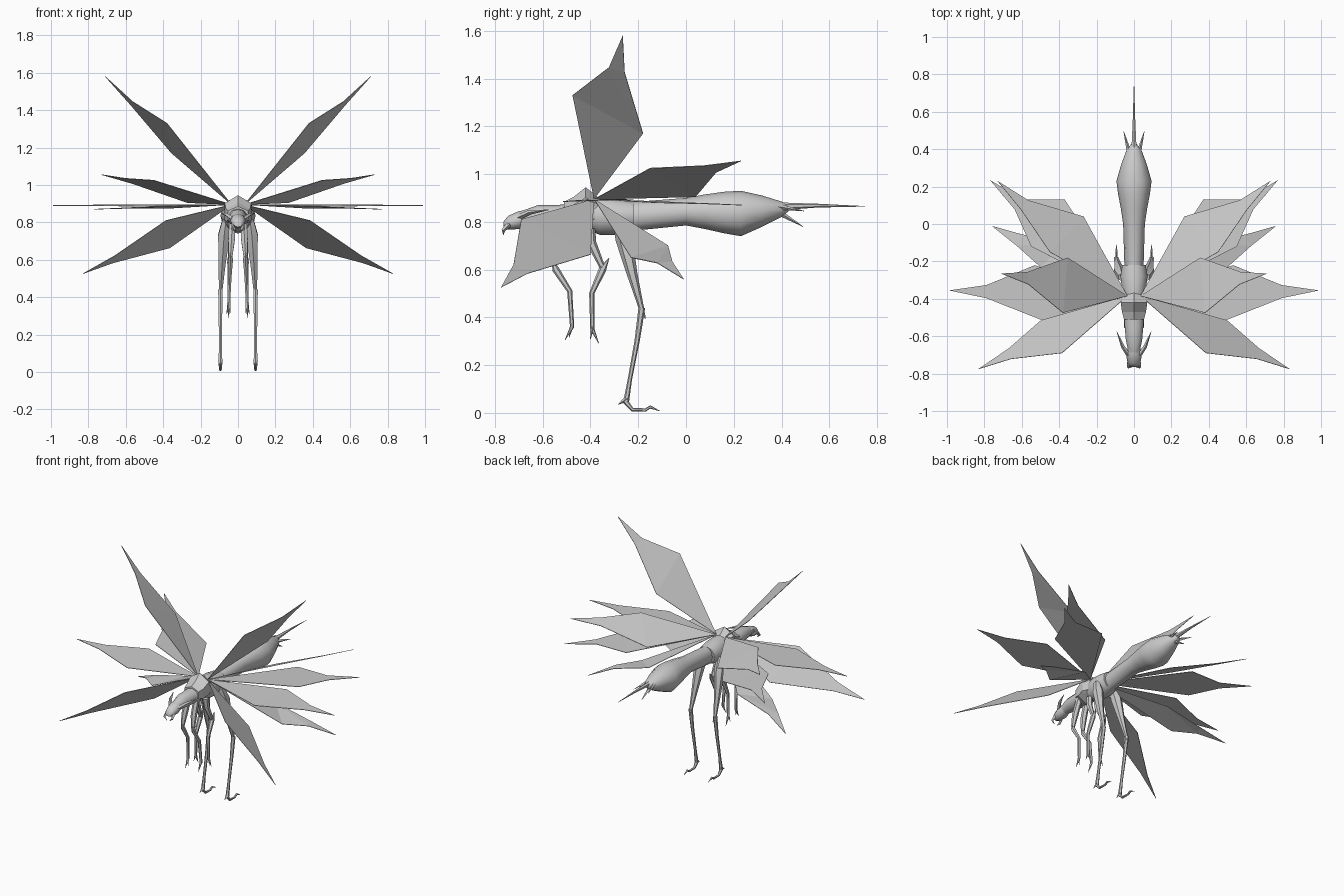
import bpy, bmesh, math
from mathutils import Vector

if "Cube" in bpy.data.objects:
    bpy.data.objects.remove(bpy.data.objects["Cube"])

grey = bpy.data.materials.new("pale_grey")
grey.diffuse_color = (0.6, 0.6, 0.6, 1)
grey.use_nodes = True
grey.node_tree.nodes["Principled BSDF"].inputs["Base Color"].default_value = grey.diffuse_color


def finish(bm, name, smooth=True):
    bmesh.ops.recalc_face_normals(bm, faces=bm.faces)
    me = bpy.data.meshes.new(name)
    bm.to_mesh(me)
    bm.free()
    me.materials.append(grey)
    ob = bpy.data.objects.new(name, me)
    bpy.context.collection.objects.link(ob)
    if smooth:
        bpy.context.view_layer.objects.active = ob
        ob.select_set(True)
        bpy.ops.object.shade_smooth_by_angle(angle=math.radians(50))
        ob.select_set(False)
    return ob


def skin(bm, rings):
    n = len(rings[0])
    for a, b in zip(rings, rings[1:]):
        for i in range(n):
            j = (i + 1) % n
            bm.faces.new((a[i], a[j], b[j], b[i]))
    bm.faces.new(rings[0])
    bm.faces.new(rings[-1])


def body(name, sections, sides=12, smooth=True):
    """Loft along y; each section is y, bottom z, top z, half width."""
    bm = bmesh.new()
    rings = []
    for y, lo, hi, w in sections:
        rings.append([bm.verts.new((w * math.sin(math.tau * i / sides), y,
                     (lo + hi) / 2 + (hi - lo) / 2 * math.cos(math.tau * i / sides)))
                     for i in range(sides)])
    skin(bm, rings)
    return finish(bm, name, smooth)


def limb(name, pts, sides=6):
    """Tapered tube through points x, y, z, radius."""
    bm = bmesh.new()
    ps = [Vector(p[:3]) for p in pts]
    rings = []
    for k, p in enumerate(ps):
        d = (ps[min(k + 1, len(ps) - 1)] - ps[max(k - 1, 0)]).normalized()
        u = d.cross(Vector((1, 0, 0))).normalized()
        v = d.cross(u)
        rings.append([bm.verts.new(p + pts[k][3] * (u * math.cos(math.tau * i / sides)
                     + v * math.sin(math.tau * i / sides))) for i in range(sides)])
    skin(bm, rings)
    return finish(bm, name)


def pair(name, pts, sides=6):
    for s, side in ((1, "right"), (-1, "left")):
        limb(f"{side}_{name}", [(s * p[0], *p[1:]) for p in pts], sides)


# Abdomen and thorax
body("abdomen", [(-.30, .75, .88, .04), (-.20, .765, .885, .052), (0, .785, .90, .058),
                 (.08, .77, .915, .07), (.16, .752, .926, .085), (.23, .74, .93, .094),
                 (.32, .78, .91, .068), (.40, .82, .885, .038), (.43, .845, .87, .012)])
body("thorax", [(-.42, .77, .90, .05), (-.36, .745, .905, .066), (-.28, .745, .895, .076),
                (-.22, .765, .885, .066)], 10)
# Peaked shield, neck and head
body("shield", [(-.51, .79, .885, .062), (-.47, .77, .905, .074), (-.42, .77, .945, .082),
                (-.37, .78, .905, .06)], 6, False)
body("neck", [(-.69, .785, .845, .03), (-.62, .78, .87, .046), (-.55, .775, .87, .052),
              (-.48, .77, .875, .056)], 10)
body("head", [(-.765, .775, .80, .02), (-.745, .767, .825, .034), (-.70, .77, .845, .042),
              (-.66, .785, .85, .034)], 8)
pair("horn", [(.03, -.70, .82, .012), (.06, -.655, .84, .01), (.092, -.575, .85, .001)], 4)
pair("jaw", [(.025, -.74, .79, .012), (.03, -.765, .765, .008), (.01, -.765, .745, .001)], 4)

# Tail spines
limb("tail_spike", [(0, .40, .865, .016), (0, .55, .868, .008), (0, .75, .865, .001)])
limb("lower_spine", [(0, .38, .845, .014), (0, .49, .78, .001)], 4)
pair("side_spine", [(.025, .38, .865, .013), (.055, .495, .845, .001)], 4)

# Hind legs
pair("hind_thigh", [(.065, -.285, .81, .022), (.075, -.26, .73, .036), (.085, -.225, .58, .022),
                    (.092, -.19, .45, .012), (.094, -.17, .395, .002)])
pair("hind_shin", [(.094, -.185, .44, .014), (.094, -.205, .30, .011), (.094, -.235, .14, .009),
                   (.094, -.25, .05, .012)])
pair("hind_foot", [(.094, -.255, .05, .012), (.094, -.225, .014, .008), (.094, -.17, .012, .007),
                   (.094, -.15, .025, .007), (.094, -.11, .008, .001)])
pair("hind_heel", [(.094, -.245, .06, .013), (.094, -.285, .035, .001)], 4)

# Middle legs
pair("middle_thigh", [(.03, -.40, .77, .02), (.035, -.395, .71, .02), (.042, -.35, .61, .012)])
pair("middle_shin", [(.042, -.322, .648, .001), (.044, -.35, .60, .016), (.046, -.395, .50, .011),
                     (.05, -.392, .35, .009), (.05, -.365, .29, .001)])
pair("middle_claw", [(.05, -.392, .36, .009), (.06, -.40, .31, .001)], 4)

# Front legs
pair("front_thigh", [(.03, -.50, .80, .02), (.035, -.535, .70, .02), (.04, -.55, .62, .012)])
pair("front_shin", [(.04, -.56, .635, .004), (.04, -.545, .60, .015), (.044, -.487, .51, .011),
                    (.05, -.477, .36, .009), (.05, -.507, .305, .001)])
pair("front_claw", [(.05, -.477, .37, .009), (.04, -.49, .315, .001)], 4)

# Wings: tip, front corner, back corner
wings = {
    "upper": ((.71, -.265, 1.58), (.38, -.475, 1.33), (.355, -.18, 1.17)),
    "raised_rear": ((.73, .23, 1.055), (.45, -.15, 1.025), (.27, .04, .905)),
    "flat_rear": ((.77, .235, .87), (.55, -.12, .88), (.37, .13, .875)),
    "lowered_rear": ((.76, -.01, .56), (.50, -.23, .65), (.34, -.075, .70)),
    "lowered_front": ((.83, -.775, .525), (.385, -.69, .81), (.365, -.40, .663)),
    "flat_middle": ((.99, -.355, .89), (.49, -.515, .885), (.53, -.22, .895)),
}
root = Vector((.035, -.385, .895))
for name, corners in wings.items():
    tip, front, back = map(Vector, corners)
    neck = root.lerp(tip, .79)
    across = (front - back)
    axis = (tip - root).normalized()
    across = (across - axis * across.dot(axis)).normalized() * .035
    outline = [root, front, neck + across, tip, neck - across, back]
    for s, side in ((1, "right"), (-1, "left")):
        bm = bmesh.new()
        r, f, n1, t, n2, b = [bm.verts.new((s * p.x, p.y, p.z)) for p in outline]
        for tri in ((r, f, b), (f, n1, b), (n1, n2, b), (n1, t, n2)):
            bm.faces.new(tri)
        ob = finish(bm, f"{side}_{name}_wing", False)
        mod = ob.modifiers.new("thickness", 'SOLIDIFY')
        mod.thickness = .003
        mod.offset = 0
